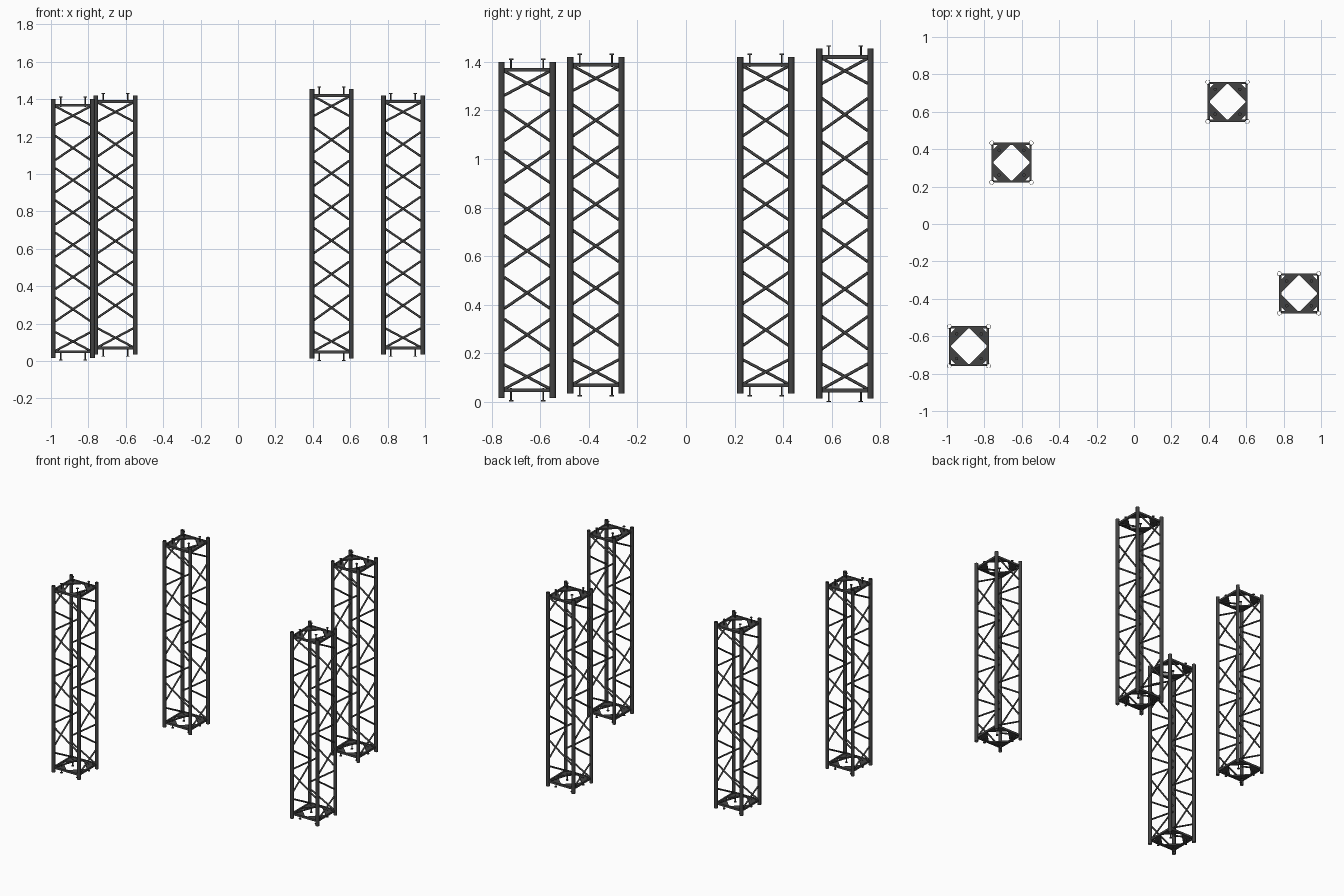
import bpy, bmesh, math
from mathutils import Vector, Matrix

if "Cube" in bpy.data.objects:
    bpy.data.objects.remove(bpy.data.objects["Cube"])

HALF = 0.105      # leg centre offset
FACE = 0.101      # plane of bars and bracing
H = 1.384         # leg length
R = 0.0127        # leg radius
DECK = 0.659      # end frame height from the tower middle
CELLS, PITCH = 8, 0.1725

mat = bpy.data.materials.new("dark_metal")
mat.diffuse_color = (0.055, 0.055, 0.055, 1)
mat.use_nodes = True
mat.node_tree.nodes["Principled BSDF"].inputs["Base Color"].default_value = mat.diffuse_color


def rod(bm, a, b, r, sides=10):
    """Solid cylinder between two points."""
    a, b = Vector(a), Vector(b)
    d = b - a
    m = Matrix.Translation((a + b) / 2) @ d.to_track_quat('Z', 'Y').to_matrix().to_4x4()
    bmesh.ops.create_cone(bm, cap_ends=True, segments=sides, radius1=r, radius2=r,
                          depth=d.length, matrix=m)


def pipe(bm, x, y, r_out, r_in, h, sides=16):
    """Open-ended hollow tube with wall thickness."""
    rings = []
    for r, z in ((r_out, -h / 2), (r_out, h / 2), (r_in, h / 2), (r_in, -h / 2)):
        rings.append([bm.verts.new((x + r * math.cos(2 * math.pi * i / sides),
                                    y + r * math.sin(2 * math.pi * i / sides), z))
                      for i in range(sides)])
    for k in range(4):
        p, q = rings[k], rings[(k + 1) % 4]
        for i in range(sides):
            j = (i + 1) % sides
            bm.faces.new((p[i], p[j], q[j], q[i]))


def box(bm, c, size):
    bmesh.ops.create_cube(bm, size=1, matrix=Matrix.Translation(c) @ Matrix.Diagonal((*size, 1)))


def plate(bm, pts, z, t):
    lo = [bm.verts.new((x, y, z - t / 2)) for x, y in pts]
    hi = [bm.verts.new((x, y, z + t / 2)) for x, y in pts]
    bm.faces.new(lo[::-1])
    bm.faces.new(hi)
    for i in range(len(pts)):
        j = (i + 1) % len(pts)
        bm.faces.new((lo[i], lo[j], hi[j], hi[i]))


def four_fold(build):
    """Mesh from one side's geometry repeated around the tower axis."""
    bm = bmesh.new()
    for k in range(4):
        part = bmesh.new()
        build(part)
        part.transform(Matrix.Rotation(k * math.pi / 2, 4, 'Z'))
        tmp = bpy.data.meshes.new("tmp")
        part.to_mesh(tmp)
        part.free()
        bm.from_mesh(tmp)
        bpy.data.meshes.remove(tmp)
    bmesh.ops.recalc_face_normals(bm, faces=bm.faces)
    me = bpy.data.meshes.new("part")
    bm.to_mesh(me)
    bm.free()
    me.materials.append(mat)
    return me


# Hollow corner tubes
def legs(bm):
    pipe(bm, HALF, HALF, R, 0.0108, H)


# Zigzag bracing on one face; opposite faces cross it
def braces(bm):
    x = HALF - 0.0105
    for i in range(CELLS):
        zc = (i - (CELLS - 1) / 2) * PITCH
        rise = 0.050 if i in (0, CELLS - 1) else 0.0645
        s = 1 if i % 2 == 0 else -1
        rod(bm, (-s * x, -FACE, zc - rise), (s * x, -FACE, zc + rise), 0.006)


# Horizontal bars at both ends, stopping at the tube walls
def end_bars(bm):
    for s in (-1, 1):
        box(bm, (0, -FACE, s * DECK), (2 * (HALF - 0.0112), 0.012, 0.015))


# Diagonal corner gussets that leave a diamond opening
def gussets(bm):
    e = FACE - 0.003
    for s in (-1, 1):
        plate(bm, [(e, 0.002), (e, 0.070), (0.070, e), (0.002, e)], s * DECK, 0.010)


# Bolts standing out of the gussets
def bolts(bm):
    p, tip = 0.066, H / 2 + 0.013
    for s in (-1, 1):
        rod(bm, (p, p, s * (DECK - 0.008)), (p, p, s * tip), 0.0038)
        rod(bm, (p, p, s * (tip - 0.005)), (p, p, s * tip), 0.009)


meshes = {name: four_fold(fn) for name, fn in (
    ("legs", legs), ("braces", braces), ("end_bars", end_bars),
    ("gussets", gussets), ("bolts", bolts))}

# Towers: centre and vertical stretch
towers = {
    "front_left": ((-0.8823, -0.6535, 0.708), 1.0),
    "back_left": ((-0.655, 0.328, 0.728), 1.0),
    "back_right": ((0.500, 0.6535, 0.734), 1.041),
    "front_right": ((0.8823, -0.371, 0.728), 1.0),
}
for tower, (pos, stretch) in towers.items():
    for part, me in meshes.items():
        ob = bpy.data.objects.new(f"{tower}_tower_{part}", me.copy())
        bpy.context.collection.objects.link(ob)
        ob.location = pos
        ob.scale = (1, 1, stretch)
        bpy.ops.object.select_all(action='DESELECT')
        ob.select_set(True)
        bpy.context.view_layer.objects.active = ob
        bpy.ops.object.shade_smooth_by_angle(angle=math.radians(40))
for me in meshes.values():
    bpy.data.meshes.remove(me)
